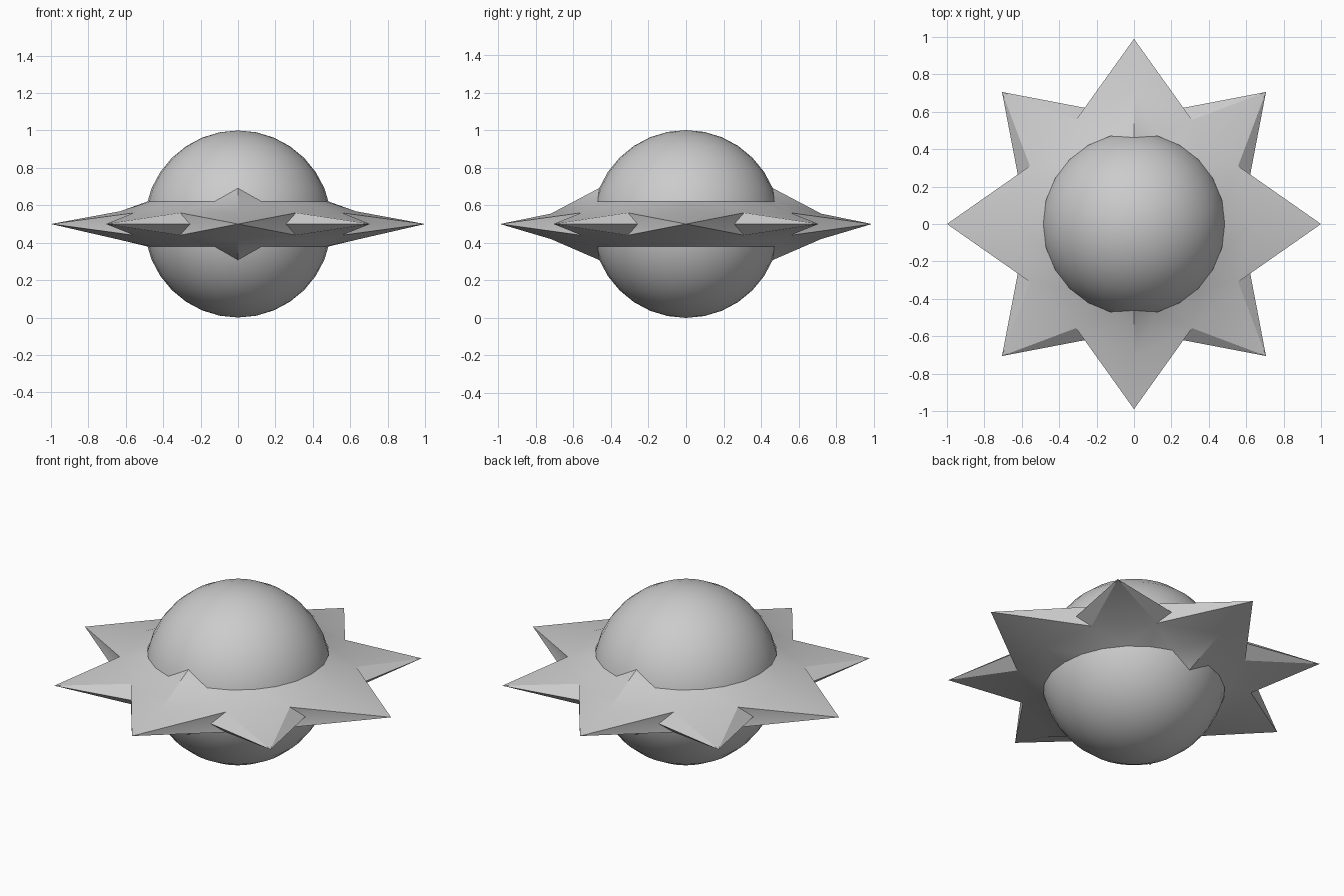
import bpy, bmesh, math
from mathutils import Matrix

if "Cube" in bpy.data.objects:
    bpy.data.objects.remove(bpy.data.objects["Cube"])


def polar(r, deg, z):
    a = math.radians(deg)
    return (r * math.cos(a), r * math.sin(a), z)


def finish(bm, name, angle):
    mesh = bpy.data.meshes.new(name)
    bm.to_mesh(mesh)
    bm.free()
    ob = bpy.data.objects.new(name, mesh)
    bpy.context.collection.objects.link(ob)
    bpy.context.view_layer.objects.active = ob
    ob.select_set(True)
    bpy.ops.object.shade_smooth_by_angle(angle=math.radians(angle))
    ob.select_set(False)


# Central ball
bm = bmesh.new()
bmesh.ops.create_uvsphere(bm, u_segments=32, v_segments=16, radius=0.5,
                          matrix=Matrix.Translation((0, 0, 0.5)))
finish(bm, "ball", 40)

# Eight-pointed collar: four broad main spikes, four corner pyramids
bm = bmesh.new()
for k in range(4):
    on_y = k % 2 == 1
    base = 90 * k
    for side in (1, -1):                       # upper and lower skins
        def P(r, deg, h):
            return bm.verts.new(polar(r, base + deg, 0.5 + side * h))

        def face(*vs):
            bm.faces.new(vs)

        tip = P(0.99 if on_y else 1.0, 0, 0)
        # ridge runs into the ball, higher on the front and back spikes
        if on_y:
            mid = P(0.72, 0, 0.055 if side > 0 else 0.08)
            root = P(0.455, 0, 0.195)
        else:
            mid = P(0.63, 0, 0.068 if side > 0 else 0.085)
            root = P(0.485, 0, 0.12)
        shoulders, rings = {}, {}
        for s in (1, -1):
            valley = P(0.671, 22.5 * s, 0)
            shoulder = P(0.637, 29.1 * s, 0.06)
            r1, r2, r3 = (P(0.487, a * s, 0.12) for a in (15, 30, 45))
            face(tip, valley, shoulder)
            face(tip, shoulder, mid)
            face(mid, shoulder, r1)
            face(mid, r1, root)
            face(shoulder, r2, r1)
            face(shoulder, r3, r2)
            # half of the plate beside the corner pyramid
            plate_mid = P(0.637 * math.cos(math.radians(15.9)), 45 * s, 0.06)
            face(shoulder, plate_mid, r3)
            # half of the corner pyramid
            corner = P(0.998, 45 * s, 0)
            face(corner, shoulder, valley)
            face(corner, plate_mid, shoulder)
bmesh.ops.remove_doubles(bm, verts=bm.verts, dist=0.001)
bmesh.ops.recalc_face_normals(bm, faces=bm.faces)
finish(bm, "star_collar", 25)
